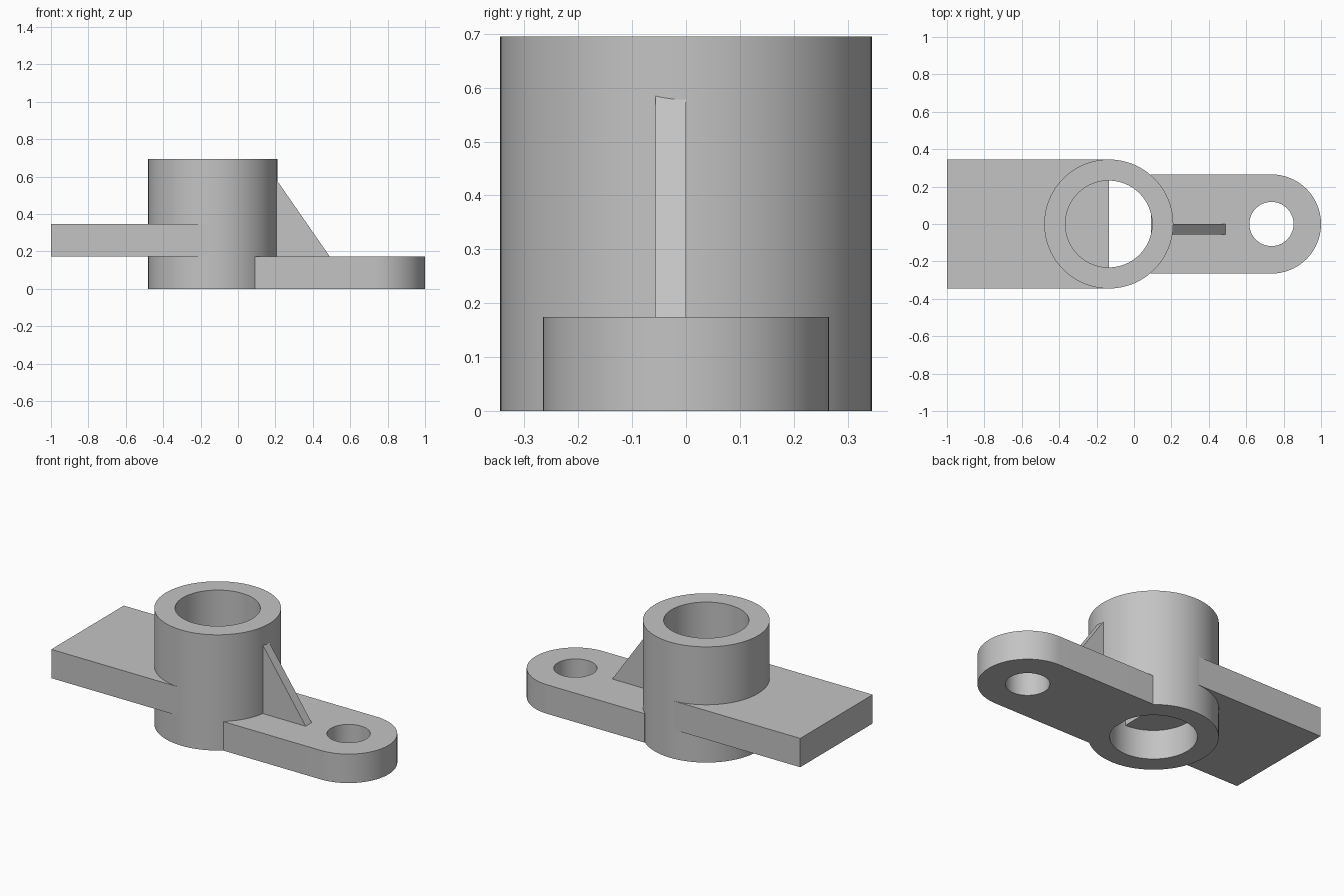
import bpy
import bmesh
from math import cos, sin, pi, radians
from mathutils import Matrix

default_cube = bpy.data.objects.get("Cube")
if default_cube:
    bpy.data.objects.remove(default_cube, do_unlink=True)

# Single grey material
grey = bpy.data.materials.new("plain grey")
grey.use_nodes = True
colour = (0.55, 0.55, 0.55, 1)
grey.diffuse_color = colour
grey.node_tree.nodes["Principled BSDF"].inputs["Base Color"].default_value = colour


def arc(cx, radius, start=0, end=2 * pi, steps=96):
    """Points along an arc centred on the x axis; a full turn is left open."""
    count = steps if end - start >= 2 * pi else steps + 1
    return [(cx + radius * cos(start + (end - start) * i / steps),
             radius * sin(start + (end - start) * i / steps)) for i in range(count)]


def extrude(name, loops, low, high, matrix=None):
    """Solid from an outline (plus hole outlines) between two heights."""
    bm = bmesh.new()
    caps = ([], [])
    for loop in loops:
        rings = [[bm.verts.new((x, y, h)) for x, y in loop] for h in (low, high)]
        bottom, top = rings
        for i in range(len(loop)):
            j = (i + 1) % len(loop)
            bm.faces.new((bottom[i], bottom[j], top[j], top[i]))
            for cap, ring in zip(caps, rings):
                cap.append(bm.edges.get((ring[i], ring[j])))
    for cap in caps:
        bmesh.ops.triangle_fill(bm, edges=cap, use_beauty=True)
    if matrix:
        bm.transform(matrix)
    bmesh.ops.recalc_face_normals(bm, faces=bm.faces)
    mesh = bpy.data.meshes.new(name)
    bm.to_mesh(mesh)
    bm.free()
    mesh.materials.append(grey)
    obj = bpy.data.objects.new(name, mesh)
    bpy.context.collection.objects.link(obj)
    bpy.ops.object.select_all(action='DESELECT')
    obj.select_set(True)
    bpy.context.view_layer.objects.active = obj
    bpy.ops.object.shade_smooth_by_angle(angle=radians(30))
    return obj


tube_x, tube_r, bore_r, tube_h = -0.135, 0.345, 0.232, 0.695
lug_x, lug_r, step = 0.735, 0.265, 0.174

# Upright bored sleeve
extrude("sleeve", [arc(tube_x, tube_r), arc(tube_x, bore_r)], 0, tube_h)

# Flat plate that reaches half way across the bore
half = tube_r - 0.001
extrude("side_plate", [[(-1, -half), (tube_x, -half), (tube_x, half), (-1, half)]],
        step, 0.347)

# Round-ended lug with a bolt hole
lug_outline = [(0.09, lug_r), (0.09, -lug_r)] + arc(lug_x, lug_r, -pi / 2, pi / 2, 48)
extrude("lug", [lug_outline, arc(lug_x, 0.118, steps=64)], 0, step)

# Triangular rib, drawn in x-z and stood upright
rib_outline = [(0.15, step), (0.49, step), (0.15, 0.664)]
extrude("rib", [rib_outline], 0, 0.057, Matrix.Rotation(pi / 2, 4, 'X'))
